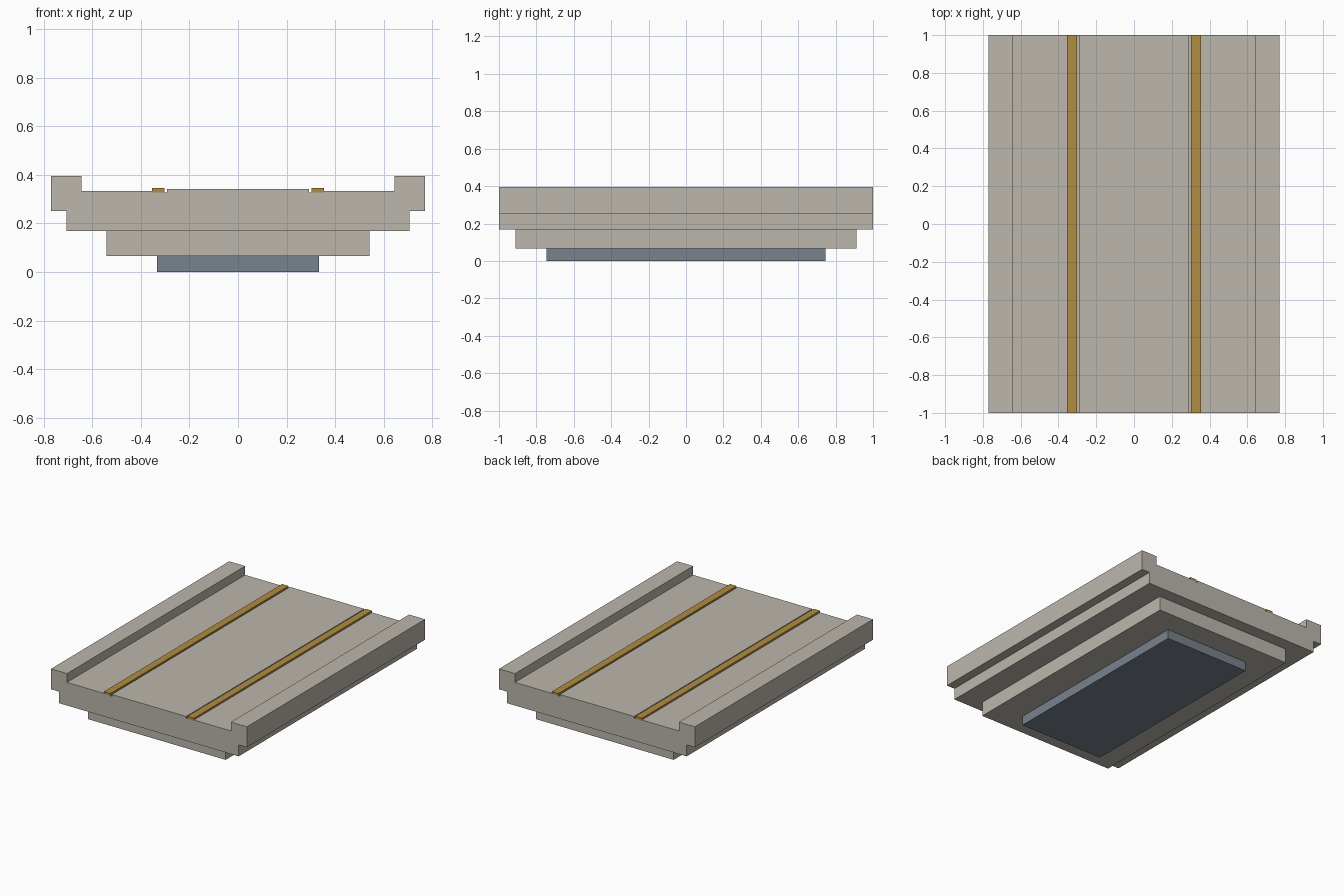
import bpy
import bmesh

cube = bpy.data.objects.get("Cube")
if cube:
    bpy.data.objects.remove(cube, do_unlink=True)


def material(name, rgb):
    mat = bpy.data.materials.new(name)
    mat.use_nodes = True
    mat.diffuse_color = (*rgb, 1)
    bsdf = next(n for n in mat.node_tree.nodes if n.type == 'BSDF_PRINCIPLED')
    bsdf.inputs["Base Color"].default_value = (*rgb, 1)
    return mat


concrete = material("warm grey concrete", (0.503, 0.474, 0.418))
brass = material("ochre rail", (0.434, 0.262, 0.055))
slate = material("slate blue", (0.188, 0.223, 0.266))


def extrude_profile(name, points, half_length, mat):
    """Extrude an x-z outline along y."""
    bm = bmesh.new()
    face = bm.faces.new([bm.verts.new((x, -half_length, z)) for x, z in points])
    result = bmesh.ops.extrude_face_region(bm, geom=[face])
    moved = [v for v in result["geom"] if isinstance(v, bmesh.types.BMVert)]
    bmesh.ops.translate(bm, verts=moved, vec=(0, 2 * half_length, 0))
    bmesh.ops.recalc_face_normals(bm, faces=bm.faces)
    mesh = bpy.data.meshes.new(name)
    bm.to_mesh(mesh)
    bm.free()
    mesh.materials.append(mat)
    obj = bpy.data.objects.new(name, mesh)
    bpy.context.collection.objects.link(obj)
    return obj


def slab(name, x0, x1, z0, z1, half_length, mat):
    return extrude_profile(name, [(x0, z0), (x1, z0), (x1, z1), (x0, z1)],
                           half_length, mat)


# Deck with raised curbs, stepped underside and rail grooves
half = [(0.706, 0.169), (0.706, 0.251), (0.77, 0.251), (0.77, 0.396),
        (0.644, 0.396), (0.644, 0.333), (0.354, 0.333), (0.354, 0.328),
        (0.292, 0.328), (0.292, 0.342)]
outline = half + [(-x, z) for x, z in reversed(half)]
extrude_profile("deck", outline, 1.0, concrete)

# Rails resting in the grooves
for side, name in ((1, "left_rail"), (-1, "right_rail")):
    inner, outer = sorted((side * 0.302, side * 0.354))
    slab(name, inner, outer, 0.328, 0.346, 1.0, brass)

# Stepped support below the deck
slab("support_block", -0.541, 0.541, 0.066, 0.169, 0.911, concrete)
slab("base_plate", -0.333, 0.333, 0.0, 0.066, 0.747, slate)
